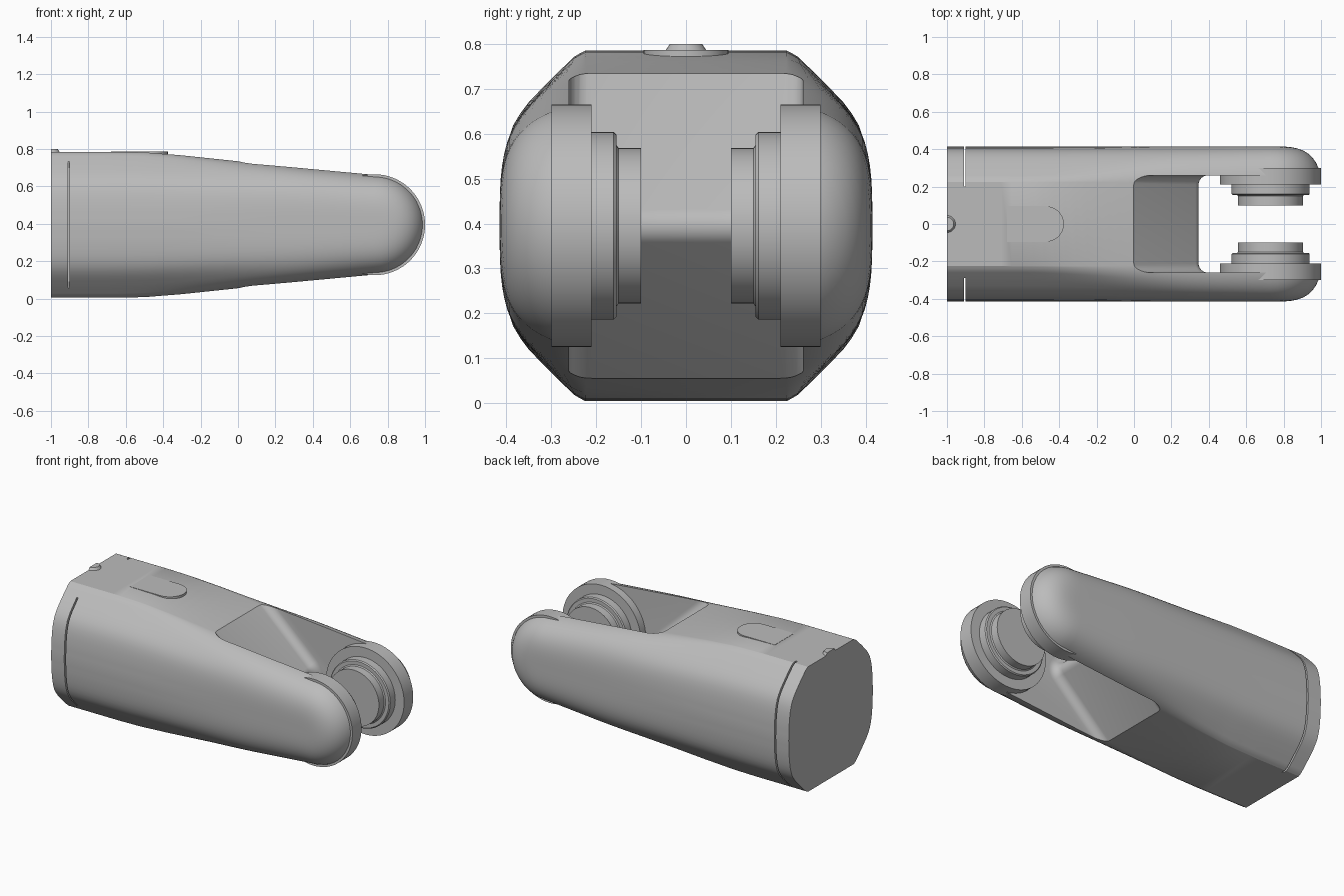
import bpy, bmesh, math
from mathutils import Vector

if "Cube" in bpy.data.objects:
    bpy.data.objects.remove(bpy.data.objects["Cube"], do_unlink=True)

MID, PIVOT, R = 0.395, 0.73, 0.27      # centre height, pivot x, tip radius

grey = bpy.data.materials.new("plain grey")
grey.use_nodes = True
grey.diffuse_color = (0.5, 0.5, 0.5, 1)
grey.node_tree.nodes["Principled BSDF"].inputs["Base Color"].default_value = (0.5, 0.5, 0.5, 1)


def finish(name, bm):
    bmesh.ops.recalc_face_normals(bm, faces=bm.faces)
    mesh = bpy.data.meshes.new(name)
    bm.to_mesh(mesh)
    bm.free()
    mesh.materials.append(grey)
    ob = bpy.data.objects.new(name, mesh)
    bpy.context.collection.objects.link(ob)
    return ob


def activate(ob):
    bpy.ops.object.select_all(action='DESELECT')
    ob.select_set(True)
    bpy.context.view_layer.objects.active = ob


def smooth(ob):
    activate(ob)
    bpy.ops.object.shade_smooth_by_angle(angle=math.radians(28))


def cut(ob, cutter):
    cutter.hide_render = True
    mod = ob.modifiers.new("cut", 'BOOLEAN')
    mod.operation, mod.solver, mod.object = 'DIFFERENCE', 'EXACT', cutter
    activate(ob)
    bpy.ops.object.modifier_apply(modifier=mod.name)
    bpy.data.objects.remove(cutter, do_unlink=True)


def prism(bm, points, offset):
    """Extrude a closed outline of 3D points by an offset."""
    face = bm.faces.new([bm.verts.new(p) for p in points])
    res = bmesh.ops.extrude_face_region(bm, geom=[face], use_keep_orig=True)
    verts = [v for v in res["geom"] if isinstance(v, bmesh.types.BMVert)]
    bmesh.ops.translate(bm, verts=verts, vec=offset)


def interp(points, x):
    for (x0, y0), (x1, y1) in zip(points, points[1:]):
        if x <= x1:
            return y0 + (y1 - y0) * (x - x0) / (x1 - x0)
    return points[-1][1]


# Half height along the length, and half width of the faceted rear section
HEIGHT = [(-1, .39), (-.65, .39), (-.5, .387), (-.3, .371), (-.1, .35),
          (.05, .334), (.4, .301), (PIVOT, R)]
REAR = [(0, .415), (.25, .411), (.43, .402), (.56, .388), (.68, .36),
        (.84, .30), (.97, .247), (1, .225)]


def half_width(x, t):
    t = min(abs(t), 1)
    round_w = .22 + .195 * math.sqrt(max(0, 1 - t ** 3.5))
    k = min(max((x + .6) / 1.0, 0), 1)
    k = k * k * (3 - 2 * k)
    return interp(REAR, t) * (1 - k) + round_w * k


# Main body: sections lofted along x, closing in a round tip
bm = bmesh.new()
xs = [-1 + (PIVOT + 1) * i / 30 for i in range(31)]
xs += [PIVOT + R * math.sin(math.radians(a)) for a in (8, 16, 24, 32, 40, 48, 56, 64, 71, 77, 82, 86, 89)]
ts = [math.sin(math.radians(-90 + 180 * i / 36)) for i in range(37)]
rings = []
for x in xs:
    dx = max(0, x - PIVOT)
    h = math.sqrt(R * R - dx * dx) if dx else interp(HEIGHT, x)
    side = [(half_width(x, math.hypot(dx, t * h) / R if dx else t), t * h) for t in ts]
    loop = side + [(-y, z) for y, z in reversed(side)]
    rings.append([bm.verts.new((x, y, MID + z)) for y, z in loop])
for a, b in zip(rings, rings[1:]):
    for i in range(len(a)):
        j = (i + 1) % len(a)
        bm.faces.new((a[i], a[j], b[j], b[i]))
bm.faces.new(rings[0])
bm.faces.new(rings[-1])
body = finish("forked_body", bm)

# Fork opening: wedge-ended slot with rounded corners
bm = bmesh.new()
rad, lean = .05, math.radians(47.5)
cx = .345 - rad
nose = [(cx + rad * math.cos(a), MID + rad * math.sin(a))
        for a in [lean * (i / 5 - 1) for i in range(11)]]
run = .6
end_x = nose[-1][0] - run * math.sin(lean)
end_z = run * math.cos(lean)
outline = [(1.3, nose[0][1] - end_z), (end_x, nose[0][1] - end_z)] + nose
outline += [(end_x, nose[-1][1] + end_z), (1.3, nose[-1][1] + end_z)]
prism(bm, [(x, -.26, z) for x, z in outline], Vector((0, .52, 0)))
bm.normal_update()
edges = [e for e in bm.edges if abs(e.verts[0].co.y - e.verts[1].co.y) < .01
         and max(v.co.x for v in e.verts) < 1]
bmesh.ops.bevel(bm, geom=edges, offset=.05, segments=6, profile=.5, affect='EDGES')
cut(body, finish("fork_cutter", bm))

# Narrow seam slots near the rear
for y0, y1 in ((.2, .6), (-.6, -.29)):
    bm = bmesh.new()
    prism(bm, [(-.91, y0, -.5), (-.9, y0, -.5), (-.9, y1, -.5), (-.91, y1, -.5)], Vector((0, 0, 2)))
    cut(body, finish("seam_cutter", bm))
smooth(body)


# Pivot discs, stepped on the inside of each fork arm
def pivot_disc(name, sign):
    profile = [(0, .30), (R, .30), (R, .21), (.209, .21), (.209, .161), (.203, .155),
               (.18, .155), (.173, .15), (.173, .10), (0, .10)]
    bm = bmesh.new()
    verts = [bm.verts.new((PIVOT - (.005 if r < R else 0) + r, sign * y, MID)) for r, y in profile]
    for v, (r, y) in zip(verts, profile):
        v.co.x = PIVOT + r
    edges = [bm.edges.new(p) for p in zip(verts, verts[1:])]
    bmesh.ops.spin(bm, geom=verts + edges, cent=(PIVOT, 0, MID), axis=(0, 1, 0),
                   angle=math.tau, steps=64)
    bmesh.ops.remove_doubles(bm, verts=bm.verts, dist=.0005)
    smooth(finish(name, bm))


pivot_disc("left_pivot_disc", 1)
pivot_disc("right_pivot_disc", -1)

# Thin rounded button on top
bm = bmesh.new()
pad = [(-.68, -.095), (-.47, -.095)]
pad += [(-.47 + .095 * math.sin(a), -.095 * math.cos(a)) for a in [math.pi * i / 16 for i in range(1, 16)]]
pad += [(-.47, .095), (-.68, .095)]
prism(bm, [(x, y, .76) for x, y in pad], Vector((0, 0, .0265)))
smooth(finish("top_button", bm))

# Small half-round knob at the rear edge
bm = bmesh.new()
bmesh.ops.create_cone(bm, cap_ends=True, segments=32, radius1=.052, radius2=.036, depth=.025)
bmesh.ops.translate(bm, verts=bm.verts, vec=(-1, 0, .7875))
res = bmesh.ops.bisect_plane(bm, geom=bm.verts[:] + bm.edges[:] + bm.faces[:], plane_co=(-1, 0, 0),
                             plane_no=(-1, 0, 0), clear_outer=True)
bmesh.ops.holes_fill(bm, edges=[e for e in bm.edges if e.is_boundary])
smooth(finish("rear_knob", bm))
